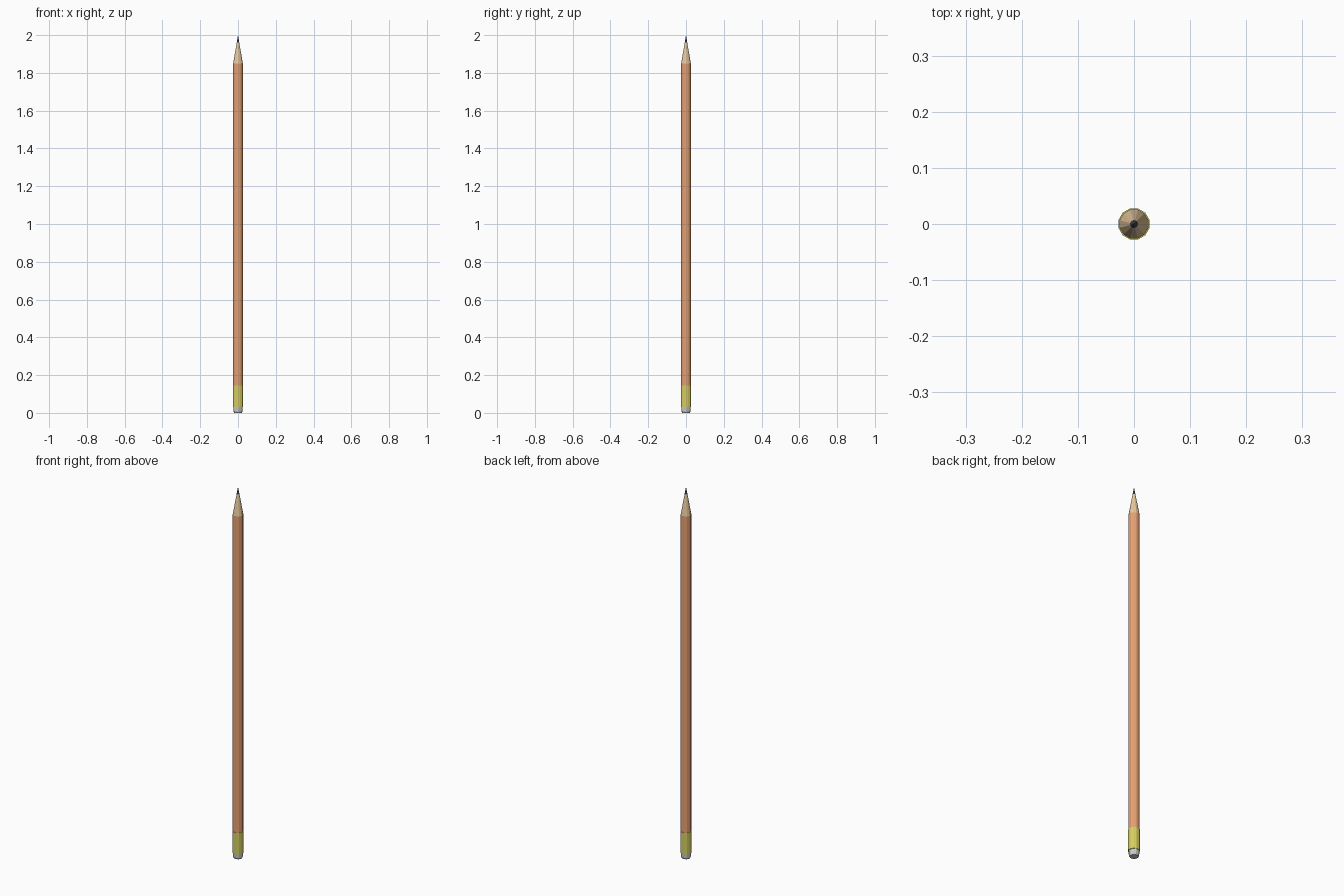
import bpy, bmesh, math

if "Cube" in bpy.data.objects:
    bpy.data.objects.remove(bpy.data.objects["Cube"])

SIDES = 12

def material(name, rgb):
    m = bpy.data.materials.new(name)
    m.diffuse_color = (*rgb, 1)
    m.use_nodes = True
    m.node_tree.nodes["Principled BSDF"].inputs["Base Color"].default_value = m.diffuse_color
    return m

def lathe(name, profile, mat):
    """Closed 12-sided solid from (radius, z) rings; radius 0 makes a point."""
    bm = bmesh.new()
    rings = []
    for r, z in profile:
        n = 1 if r == 0 else SIDES
        rings.append([bm.verts.new((r * math.cos(a), r * math.sin(a), z))
                      for a in (2 * math.pi * (i + 0.5) / SIDES for i in range(n))])
    for lo, hi in zip(rings, rings[1:]):
        for i in range(SIDES):
            j = (i + 1) % SIDES
            if len(hi) == 1:
                bm.faces.new((lo[i], lo[j], hi[0]))
            else:
                bm.faces.new((lo[i], lo[j], hi[j], hi[i]))
    for ring in (rings[0], rings[-1]):
        if len(ring) > 1:
            bm.faces.new(ring)
    bmesh.ops.recalc_face_normals(bm, faces=bm.faces)
    me = bpy.data.meshes.new(name)
    bm.to_mesh(me)
    bm.free()
    ob = bpy.data.objects.new(name, me)
    bpy.context.collection.objects.link(ob)
    if mat:
        me.materials.append(mat)
    return ob

orange = material("orange_paint", (0.80, 0.36, 0.17))
wood = material("bare_wood", (0.80, 0.58, 0.34))
brass = material("brass", (0.68, 0.62, 0.12))
dark = material("graphite", (0.06, 0.06, 0.06))

# Rounded eraser, metal sleeve, painted shaft, sharpened cone, lead point
lathe("eraser", [(0.021, 0), (0.0245, 0.008), (0.0255, 0.03)], None)
lathe("ferrule", [(0.0285, 0.03), (0.0285, 0.145)], brass)
lathe("shaft", [(0.0265, 0.145), (0.0265, 1.85)], orange)
lathe("wood_cone", [(0.0265, 1.85), (0.007, 1.96)], wood)
lathe("lead_point", [(0.007, 1.96), (0, 2.0)], dark)
